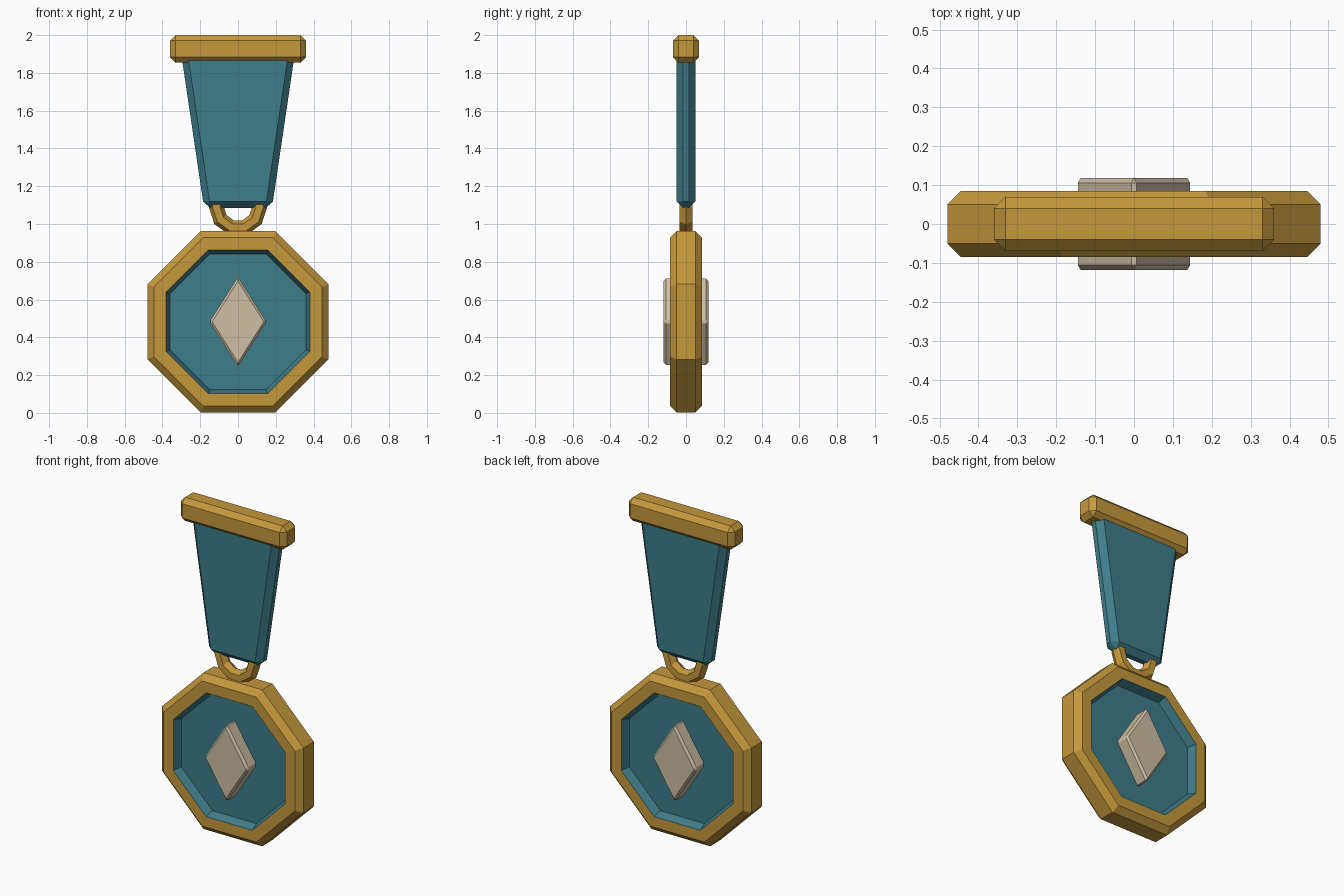
import bpy, bmesh, math

if "Cube" in bpy.data.objects:
    bpy.data.objects.remove(bpy.data.objects["Cube"])

MID = 0.4825  # height of the medallion centre


def material(name, rgb):
    m = bpy.data.materials.new(name)
    m.diffuse_color = (*rgb, 1)
    m.use_nodes = True
    m.node_tree.nodes["Principled BSDF"].inputs["Base Color"].default_value = m.diffuse_color
    return m


gold = material("gold", (0.56, 0.315, 0.046))
teal = material("teal", (0.048, 0.205, 0.255))
cream = material("cream", (0.62, 0.52, 0.37))


def finish(name, bm, mats):
    bmesh.ops.recalc_face_normals(bm, faces=bm.faces)
    me = bpy.data.meshes.new(name)
    bm.to_mesh(me)
    bm.free()
    for m in mats:
        me.materials.append(m)
    ob = bpy.data.objects.new(name, me)
    bpy.context.collection.objects.link(ob)
    return ob


def slab(name, outline, half_depth, chamfer, mat):
    """Extrude an x-z outline through y and chamfer every edge."""
    bm = bmesh.new()
    face = bm.faces.new([bm.verts.new((x, -half_depth, z)) for x, z in outline])
    ext = bmesh.ops.extrude_face_region(bm, geom=[face], use_keep_orig=True)
    moved = [v for v in ext["geom"] if isinstance(v, bmesh.types.BMVert)]
    bmesh.ops.translate(bm, verts=moved, vec=(0, 2 * half_depth, 0))
    bmesh.ops.recalc_face_normals(bm, faces=bm.faces)
    bmesh.ops.bevel(bm, geom=bm.edges[:], offset=chamfer, offset_type='OFFSET',
                    segments=1, profile=0.5, affect='EDGES')
    return finish(name, bm, [mat])


# Octagonal medallion: gold frame with a teal recess on both faces
half = [(0.36, -0.035), (0.38, -0.085), (0.445, -0.085), (0.48, -0.05)]
profile = half + [(a, -y) for a, y in reversed(half)]
bm = bmesh.new()
rings = []
for apothem, y in profile:
    r = apothem / math.cos(math.pi / 8)
    rings.append([bm.verts.new((r * math.cos(math.pi / 8 + k * math.pi / 4), y,
                                MID + r * math.sin(math.pi / 8 + k * math.pi / 4)))
                  for k in range(8)])
for i in range(len(rings) - 1):
    a, b = rings[i], rings[i + 1]
    for k in range(8):
        n = (k + 1) % 8
        f = bm.faces.new((a[k], a[n], b[n], b[k]))
        f.material_index = 1 if i in (0, len(rings) - 2) else 0
for ring in (rings[0], rings[-1]):
    bm.faces.new(ring).material_index = 1
finish("medallion", bm, [gold, teal])

# Diamond emblem passing through the medallion
slab("diamond_emblem", [(-0.151, MID), (0, MID - 0.238), (0.151, MID), (0, MID + 0.238)],
     0.118, 0.012, cream)

# Hanging ring: ten-sided loop with a hexagonal section
bm = bmesh.new()
loops = []
for i in range(10):
    t = i * math.tau / 10
    loop = []
    for j in range(6):
        p = j * math.tau / 6
        r = 0.115 + 0.04 * math.cos(p)
        loop.append(bm.verts.new((r * math.cos(t), 0.04 * math.sin(p),
                                  1.091 + r * math.sin(t))))
    loops.append(loop)
for i in range(10):
    a, b = loops[i], loops[(i + 1) % 10]
    for j in range(6):
        bm.faces.new((a[j], a[(j + 1) % 6], b[(j + 1) % 6], b[j]))
finish("hanging_ring", bm, [gold])

# Tapered ribbon
slab("ribbon", [(-0.18, 1.085), (0.18, 1.085), (0.308, 1.95), (-0.308, 1.95)],
     0.05, 0.034, teal)

# Top bar
slab("top_bar", [(-0.36, 1.855), (0.36, 1.855), (0.36, 2.0), (-0.36, 2.0)],
     0.069, 0.029, gold)
